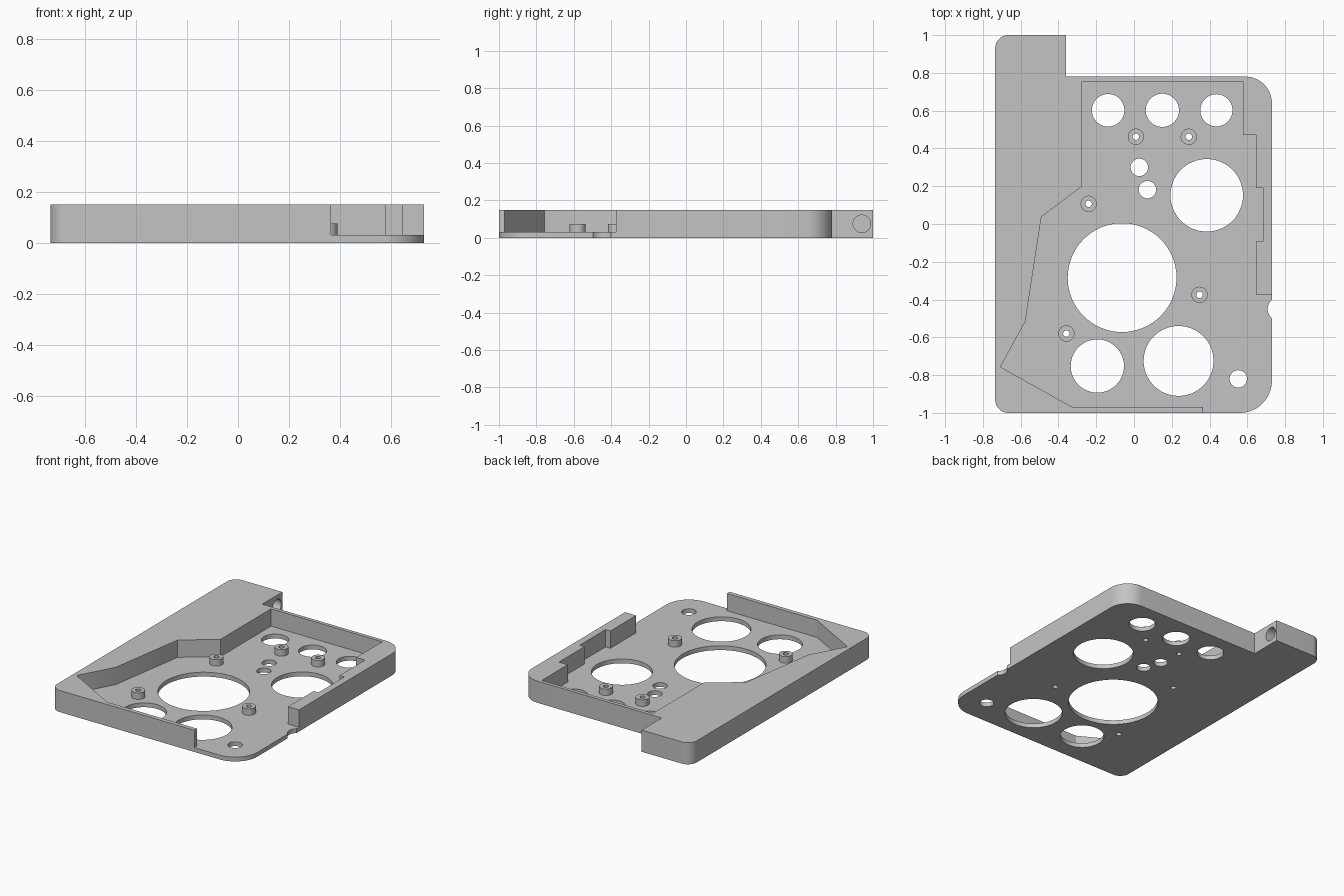
import bpy, bmesh, math
from mathutils import Vector, Matrix

if "Cube" in bpy.data.objects:
    bpy.data.objects.remove(bpy.data.objects["Cube"])

grey = bpy.data.materials.new("light grey")
grey.use_nodes = True
COLOUR = (0.55, 0.55, 0.55, 1)
grey.diffuse_color = COLOUR
grey.node_tree.nodes["Principled BSDF"].inputs["Base Color"].default_value = COLOUR

HEIGHT, FLOOR, BOSS_TOP = 0.15, 0.03, 0.075


def new_object(name, bm):
    bmesh.ops.recalc_face_normals(bm, faces=bm.faces)
    mesh = bpy.data.meshes.new(name)
    bm.to_mesh(mesh)
    bm.free()
    mesh.materials.append(grey)
    obj = bpy.data.objects.new(name, mesh)
    bpy.context.collection.objects.link(obj)
    return obj


def prism(name, points, z0, z1):
    bm = bmesh.new()
    face = bm.faces.new([bm.verts.new((x, y, z0)) for x, y in points])
    top = bmesh.ops.extrude_face_region(bm, geom=[face])
    verts = [v for v in top["geom"] if isinstance(v, bmesh.types.BMVert)]
    bmesh.ops.translate(bm, verts=verts, vec=(0, 0, z1 - z0))
    return new_object(name, bm)


def circle(x, y, r, n=64):
    return [(x + r * math.cos(math.tau * i / n), y + r * math.sin(math.tau * i / n))
            for i in range(n)]


def rounded(corners, steps=14):
    """Polygon from (x, y, radius) right-angle corners, with arcs where radius > 0."""
    out = []
    for i, (x, y, r) in enumerate(corners):
        p = Vector((x, y))
        if r == 0:
            out.append(p)
            continue
        a = (Vector(corners[i - 1][:2]) - p).normalized() * r
        b = (Vector(corners[(i + 1) % len(corners)][:2]) - p).normalized() * r
        for k in range(steps + 1):
            t = math.pi / 2 * k / steps
            out.append(p + a * (1 - math.sin(t)) + b * (1 - math.cos(t)))
    return out


def cut(target, cutter):
    cutter.hide_render = True
    mod = target.modifiers.new("cut", "BOOLEAN")
    mod.operation, mod.solver, mod.object = "DIFFERENCE", "EXACT", cutter
    bpy.ops.object.select_all(action="DESELECT")
    bpy.context.view_layer.objects.active = target
    target.select_set(True)
    bpy.ops.object.modifier_apply(modifier=mod.name)
    bpy.data.objects.remove(cutter)


def shade(obj):
    bpy.ops.object.select_all(action="DESELECT")
    bpy.context.view_layer.objects.active = obj
    obj.select_set(True)
    bpy.ops.object.shade_smooth_by_angle(angle=math.radians(25))


# Housing block with rounded corners and a rear tab
housing = prism("housing", rounded([
    (-0.735, -1, 0.07), (0.73, -1, 0.17), (0.73, 0.78, 0.14),
    (-0.36, 0.78, 0), (-0.36, 1, 0), (-0.735, 1, 0.07)]), 0, HEIGHT)

# Stepped pocket, open at the front right corner
cut(housing, prism("pocket_cutter", [
    (-0.275, 0.755), (0.577, 0.755), (0.577, 0.47), (0.645, 0.47), (0.645, 0.19),
    (0.682, 0.19), (0.682, -0.093), (0.645, -0.093), (0.645, -0.375), (0.9, -0.375),
    (0.9, -1.2), (0.365, -1.2), (0.365, -0.97), (-0.325, -0.97), (-0.707, -0.757),
    (-0.575, -0.515), (-0.49, 0.038), (-0.275, 0.2)], FLOOR, HEIGHT + 0.1))

# Round openings in the floor, and the edge notch
bosses = [(0.01, 0.462), (0.29, 0.462), (-0.24, 0.107), (0.347, -0.375), (-0.358, -0.58)]
openings = [
    (-0.137, 0.602, 0.086), (0.15, 0.602, 0.088), (0.436, 0.602, 0.085),
    (0.028, 0.3, 0.046), (0.071, 0.182, 0.046), (0.385, 0.152, 0.192),
    (-0.063, -0.284, 0.288), (-0.194, -0.752, 0.141), (0.236, -0.725, 0.185),
    (0.552, -0.82, 0.046), (0.77, -0.45, 0.0625)]
openings += [(x, y, 0.017) for x, y in bosses]
for x, y, r in openings:
    cut(housing, prism("hole_cutter", circle(x, y, r), -0.05, FLOOR + 0.05))

# Blind hole in the side of the tab
socket = prism("socket_cutter", circle(0, 0, 0.047, 40), -0.25, 0.1)
socket.data.transform(Matrix.Translation((-0.36, 0.94, 0.075))
                      @ Matrix.Rotation(math.pi / 2, 4, "Y"))
cut(housing, socket)
shade(housing)

# Hollow screw bosses on the floor
for i, (x, y) in enumerate(bosses, 1):
    boss = prism(f"screw_boss_{i}", circle(x, y, 0.043, 40), FLOOR, BOSS_TOP)
    cut(boss, prism("bore_cutter", circle(x, y, 0.017), 0, HEIGHT))
    shade(boss)
